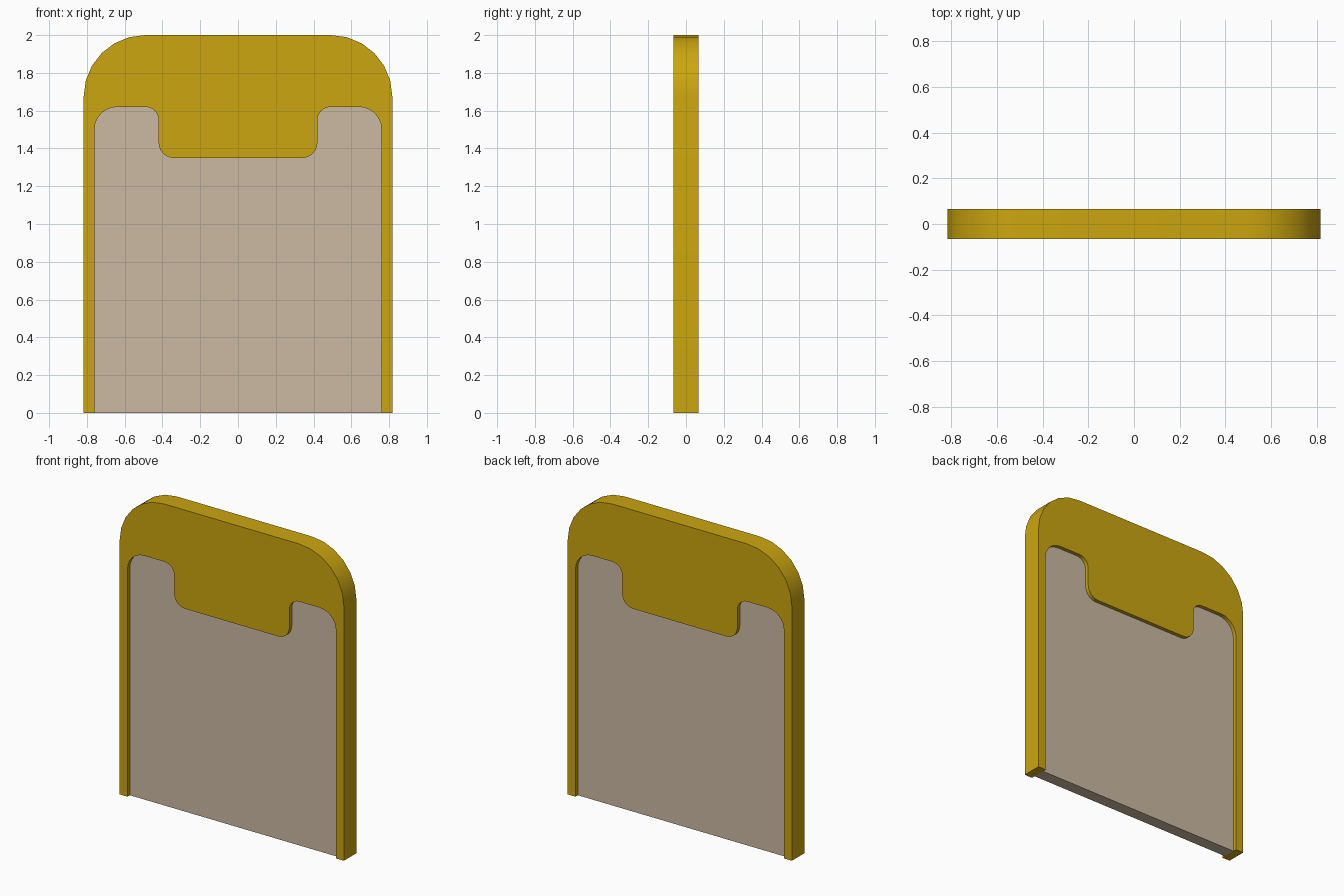
import bpy, bmesh
from math import sin, cos, pi, radians
from mathutils import Vector

if "Cube" in bpy.data.objects:
    bpy.data.objects.remove(bpy.data.objects["Cube"])


def material(name, rgb):
    m = bpy.data.materials.new(name)
    m.diffuse_color = (*rgb, 1)
    m.use_nodes = True
    m.node_tree.nodes["Principled BSDF"].inputs["Base Color"].default_value = m.diffuse_color
    return m


def half_outline(corners, seg=6):
    """Round each (x, z, radius) corner; right angles only."""
    pts = []
    for i, (x, z, r) in enumerate(corners):
        p = Vector((x, z))
        if r == 0:
            pts.append(p)
            continue
        a = (Vector(corners[i - 1][:2]) - p).normalized()
        b = (Vector(corners[i + 1][:2]) - p).normalized()
        c = p + (a + b) * r
        for k in range(seg + 1):
            t = k / seg * pi / 2
            pts.append(c - b * r * cos(t) - a * r * sin(t))
    return pts


def mirrored(pts):
    """Append the mirror image in x, reversed, to continue the path."""
    return pts + [Vector((-p.x, p.y)) for p in reversed(pts)]


def slab(name, outline, half_depth, mat):
    bm = bmesh.new()
    face = bm.faces.new([bm.verts.new((p.x, -half_depth, p.y)) for p in outline])
    ext = bmesh.ops.extrude_face_region(bm, geom=[face], use_keep_orig=True)
    moved = [g for g in ext["geom"] if isinstance(g, bmesh.types.BMVert)]
    bmesh.ops.translate(bm, verts=moved, vec=(0, 2 * half_depth, 0))
    bmesh.ops.recalc_face_normals(bm, faces=bm.faces)
    mesh = bpy.data.meshes.new(name)
    bm.to_mesh(mesh)
    bm.free()
    ob = bpy.data.objects.new(name, mesh)
    bpy.context.collection.objects.link(ob)
    mesh.materials.append(mat)
    bpy.ops.object.select_all(action='DESELECT')
    ob.select_set(True)
    bpy.context.view_layer.objects.active = ob
    bpy.ops.object.shade_smooth_by_angle(angle=radians(30))
    return ob


# Left halves of the outer arch and the stepped opening
outer = mirrored(half_outline([(-0.817, 0, 0), (-0.817, 2, 0.325), (0, 2, 0)])[:-1])
opening = mirrored(half_outline([(-0.76, 0, 0), (-0.76, 1.62, 0.12), (-0.42, 1.62, 0.07),
                                 (-0.42, 1.35, 0.08), (0, 1.35, 0)])[:-1])

# Thick golden frame with a tab hanging from its top
slab("frame", outer + opening[::-1], 0.065, material("gold", (0.60, 0.38, 0.005)))

# Thin beige panel filling the opening, recessed on both sides
slab("panel", opening, 0.04, material("beige", (0.60, 0.49, 0.36)))
